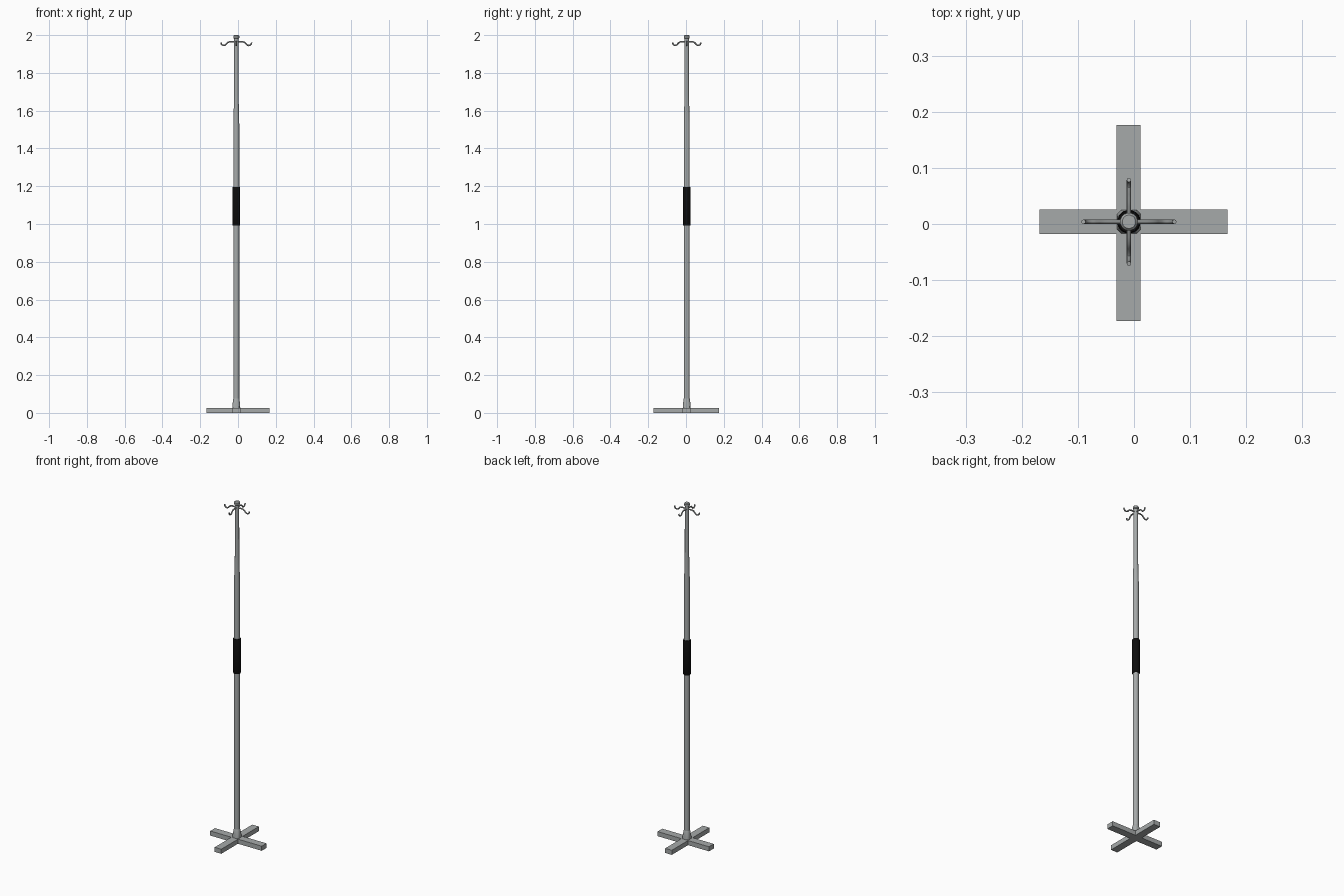
import bpy, bmesh, math
from mathutils import Vector

if "Cube" in bpy.data.objects:
    bpy.data.objects.remove(bpy.data.objects["Cube"])

CX, CY = -0.009, 0.004  # pole axis


def material(name, c):
    m = bpy.data.materials.new(name)
    m.diffuse_color = (*c, 1)
    m.use_nodes = True
    m.node_tree.nodes["Principled BSDF"].inputs["Base Color"].default_value = m.diffuse_color
    return m


steel = material("brushed steel", (0.38, 0.40, 0.40))
rubber = material("black rubber", (0.004, 0.004, 0.004))


def finish(name, bm, mat, smooth=True):
    bmesh.ops.recalc_face_normals(bm, faces=bm.faces[:])
    me = bpy.data.meshes.new(name)
    bm.to_mesh(me)
    bm.free()
    me.materials.append(mat)
    ob = bpy.data.objects.new(name, me)
    bpy.context.collection.objects.link(ob)
    if smooth:
        bpy.context.view_layer.objects.active = ob
        ob.select_set(True)
        bpy.ops.object.shade_smooth_by_angle(angle=math.radians(35))
        ob.select_set(False)
    return ob


def loft(name, rings, mat):
    """Skin closed rings of points and cap both ends."""
    bm = bmesh.new()
    vs = [[bm.verts.new(p) for p in r] for r in rings]
    n = len(vs[0])
    for a, b in zip(vs, vs[1:]):
        for i in range(n):
            j = (i + 1) % n
            bm.faces.new((a[i], a[j], b[j], b[i]))
    bm.faces.new(vs[0])
    bm.faces.new(vs[-1])
    return finish(name, bm, mat)


def ring(r, z, n=16, square=0.0):
    pts = []
    for i in range(n):
        a = 2 * math.pi * (i + 0.5) / n
        c, s = math.cos(a), math.sin(a)
        k = r * ((1 - square) + square / max(abs(c), abs(s)))
        pts.append((CX + c * k, CY + s * k, z))
    return pts


def plus_base(z0, z1):
    # cross-shaped foot as one extruded outline
    l, r, f, b = -0.168, 0.167, -0.173, 0.176
    x0, x1, y0, y1 = -0.031, 0.012, -0.018, 0.026
    pts = [(l, y0), (x0, y0), (x0, f), (x1, f), (x1, y0), (r, y0),
           (r, y1), (x1, y1), (x1, b), (x0, b), (x0, y1), (l, y1)]
    bm = bmesh.new()
    face = bm.faces.new([bm.verts.new((x, y, z0)) for x, y in pts])
    ext = bmesh.ops.extrude_face_region(bm, geom=[face])["geom"]
    bmesh.ops.translate(bm, vec=(0, 0, z1 - z0),
                        verts=[v for v in ext if isinstance(v, bmesh.types.BMVert)])
    return finish("cross_base", bm, steel, False)


plus_base(0, 0.027)

# socket blending from square to round
loft("base_socket", [ring(0.021, 0.026, 16, 1), ring(0.020, 0.045, 16, 0.6),
                     ring(0.0175, 0.072), ring(0.016, 0.076)], steel)

# pole narrowing toward the top, with a small cap
loft("pole", [ring(r, z) for r, z in
              [(0.016, 0.03), (0.016, 1.53), (0.0145, 1.58),
               (0.012, 1.69), (0.0115, 1.992)]], steel)
loft("top_cap", [ring(r, z) for r, z in
                 [(0.013, 1.982), (0.016, 1.985), (0.016, 1.995), (0.012, 2.0)]], steel)

# hand grip
loft("grip", [ring(r, z) for r, z in
              [(0.019, 0.992), (0.021, 0.995), (0.021, 1.193), (0.019, 1.196)]], rubber)

# four S-shaped hooks
profile = [(0.005, 1.964), (0.03, 1.965), (0.042, 1.963), (0.050, 1.956),
           (0.057, 1.948), (0.066, 1.945), (0.075, 1.948), (0.080, 1.955), (0.081, 1.961)]
for k, (name, reach) in enumerate([("right", 1.0), ("back", 0.92), ("left", 1.0), ("front", 0.92)]):
    a = k * math.pi / 2
    d, side = Vector((math.cos(a), math.sin(a), 0)), Vector((-math.sin(a), math.cos(a), 0))
    path = [Vector((CX, CY, z)) + d * r * reach for r, z in profile]
    rings = []
    for i, p in enumerate(path):
        t = (path[min(i + 1, len(path) - 1)] - path[max(i - 1, 0)]).normalized()
        up = t.cross(side)
        rings.append([p + 0.004 * (side * math.cos(b) + up * math.sin(b))
                      for b in [2 * math.pi * j / 8 for j in range(8)]])
    loft("hook_" + name, rings, steel)
